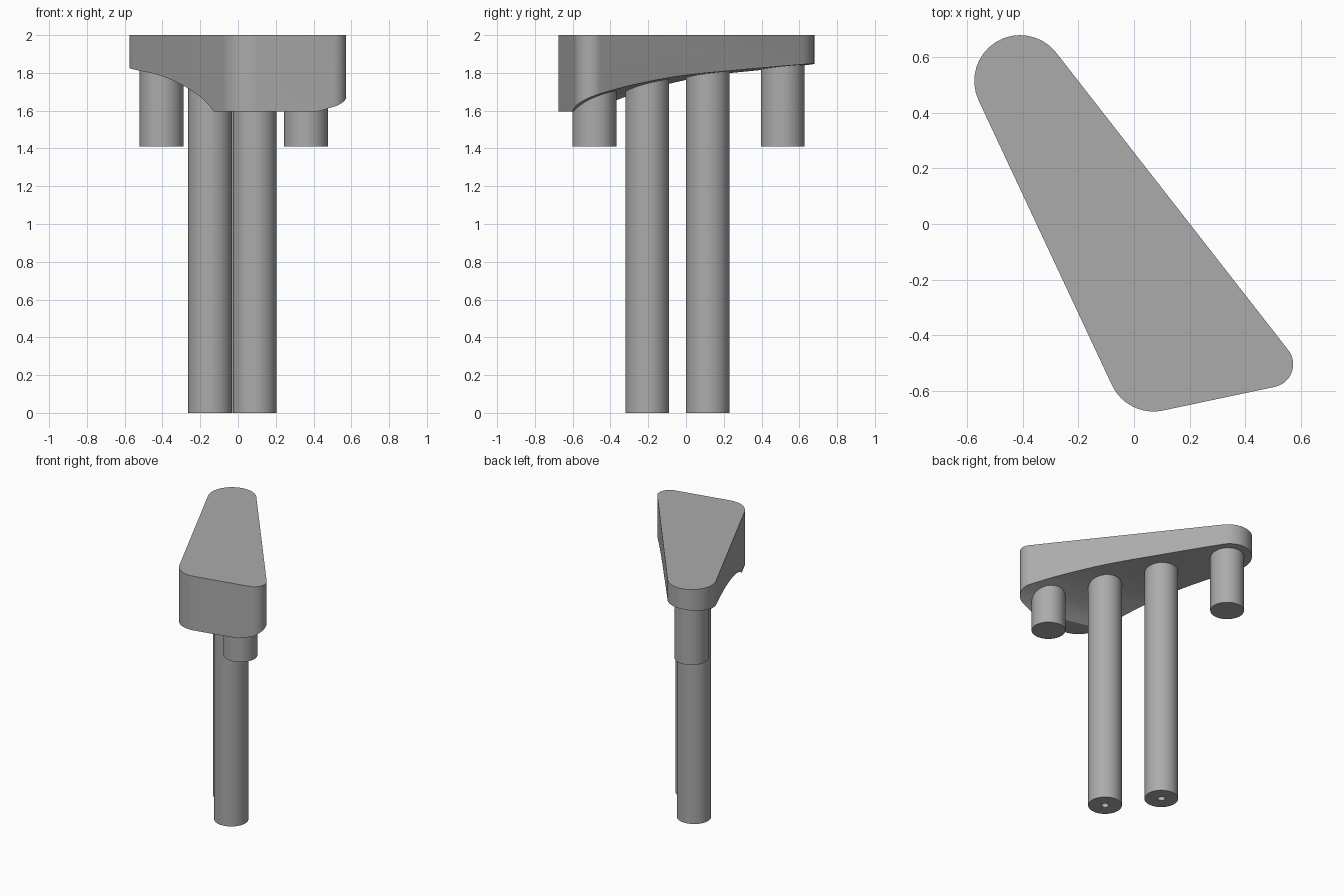
import bpy, bmesh
from math import pi, sin, cos, acos, atan2, hypot
from mathutils import Matrix, Vector

cube = bpy.data.objects.get("Cube")
if cube:
    bpy.data.objects.remove(cube, do_unlink=True)

GREY = (0.41, 0.41, 0.41, 1)
mat = bpy.data.materials.new("plain grey")
mat.use_nodes = True
mat.diffuse_color = GREY
mat.node_tree.nodes["Principled BSDF"].inputs["Base Color"].default_value = GREY


def make_object(name, bm):
    bmesh.ops.recalc_face_normals(bm, faces=bm.faces)
    mesh = bpy.data.meshes.new(name)
    bm.to_mesh(mesh)
    bm.free()
    mesh.materials.append(mat)
    obj = bpy.data.objects.new(name, mesh)
    bpy.context.collection.objects.link(obj)
    return obj


def prism(name, points, offset):
    """Extrude a closed outline of 3D points along offset."""
    bm = bmesh.new()
    face = bm.faces.new([bm.verts.new(p) for p in points])
    out = bmesh.ops.extrude_face_region(bm, geom=[face])
    verts = [g for g in out["geom"] if isinstance(g, bmesh.types.BMVert)]
    bmesh.ops.translate(bm, verts=verts, vec=offset)
    return make_object(name, bm)


def smooth(obj):
    bpy.ops.object.select_all(action='DESELECT')
    obj.select_set(True)
    bpy.context.view_layer.objects.active = obj
    bpy.ops.object.shade_smooth_by_angle(angle=0.5)


def rounded_outline(circles, steps=16):
    """Outline of a belt pulled round the circles, counterclockwise."""
    n = len(circles)
    normals = []
    for i, (x, y, r) in enumerate(circles):
        x2, y2, r2 = circles[(i + 1) % n]
        dx, dy = x2 - x, y2 - y
        normals.append(atan2(dy, dx) - acos((r - r2) / hypot(dx, dy)))
    points = []
    for i, (x, y, r) in enumerate(circles):
        start = normals[i - 1]
        sweep = (normals[i] - start) % (2 * pi)
        for k in range(steps + 1):
            a = start + sweep * k / steps
            points.append((x + r * cos(a), y + r * sin(a)))
    return points


# Head: rounded triangular slab
corners = [(-0.41, 0.515, 0.165), (0.07, -0.51, 0.165), (0.49, -0.505, 0.083)]
outline = rounded_outline(corners)
head = prism("head", [(x, y, 1.595) for x, y in outline], (0, 0, 0.405))

# Curved hollow cut out of the underside
curve = [(-0.495, 1.595), (-0.43, 1.638), (-0.36, 1.673), (-0.25, 1.714),
         (-0.17, 1.739), (-0.03, 1.774), (0.1, 1.796), (0.23, 1.811),
         (0.36, 1.826), (0.7, 1.862)]
fine = []
for i in range(len(curve) - 1):
    a, b = Vector(curve[i]), Vector(curve[i + 1])
    before = Vector(curve[i - 1]) if i else 2 * a - b
    after = Vector(curve[i + 2]) if i + 2 < len(curve) else 2 * b - a
    for t in (0, 0.33, 0.67):
        fine.append(a + (b - a) * t + ((b - before) * (1 - t) - (after - a) * t
                    + (b - a) * (2 * t - 1)) * t * (1 - t) / 2)
fine.append(Vector(curve[-1]))
first = fine[0] - (fine[1] - fine[0]) * 0.5
section = [first] + fine[1:] + [Vector((0.7, 1.4)), Vector((first.x, 1.4))]
along = Vector((0.225, 0.974, 0))
across = Vector((0.974, -0.225, 0))
cutter = prism("underside_cutter",
               [along * p.x - across * 2 + Vector((0, 0, p.y)) for p in section],
               across * 4)
cutter.hide_render = True
mod = head.modifiers.new("underside", 'BOOLEAN')
mod.operation = 'DIFFERENCE'
mod.solver = 'EXACT'
mod.object = cutter
bpy.context.view_layer.objects.active = head
bpy.ops.object.modifier_apply(modifier=mod.name)
bpy.data.objects.remove(cutter, do_unlink=True)
smooth(head)


def lathe(name, profile, x, y):
    bm = bmesh.new()
    verts = [bm.verts.new((r, 0, z)) for r, z in profile]
    edges = [bm.edges.new(pair) for pair in zip(verts, verts[1:])]
    bmesh.ops.spin(bm, geom=verts + edges, cent=(0, 0, 0), axis=(0, 0, 1),
                   angle=2 * pi, steps=48)
    bmesh.ops.remove_doubles(bm, verts=bm.verts, dist=0.0001)
    bmesh.ops.transform(bm, matrix=Matrix.Translation((x, y, 0)), verts=bm.verts)
    smooth(make_object(name, bm))


R, HOLE, TOP = 0.116, 0.026, 1.9

# Long legs with a small blind hole in the foot
leg = [(0, TOP), (R, TOP), (R, 0), (HOLE, 0), (HOLE, 0.25), (0, 0.25)]
lathe("back_leg", leg, -0.148, 0.115)
lathe("front_leg", leg, 0.088, -0.205)

# Short pegs under the two ends
peg = [(0, TOP), (R, TOP), (R, 1.41), (0, 1.41)]
lathe("back_peg", peg, -0.405, 0.512)
lathe("front_peg", peg, 0.36, -0.485)
